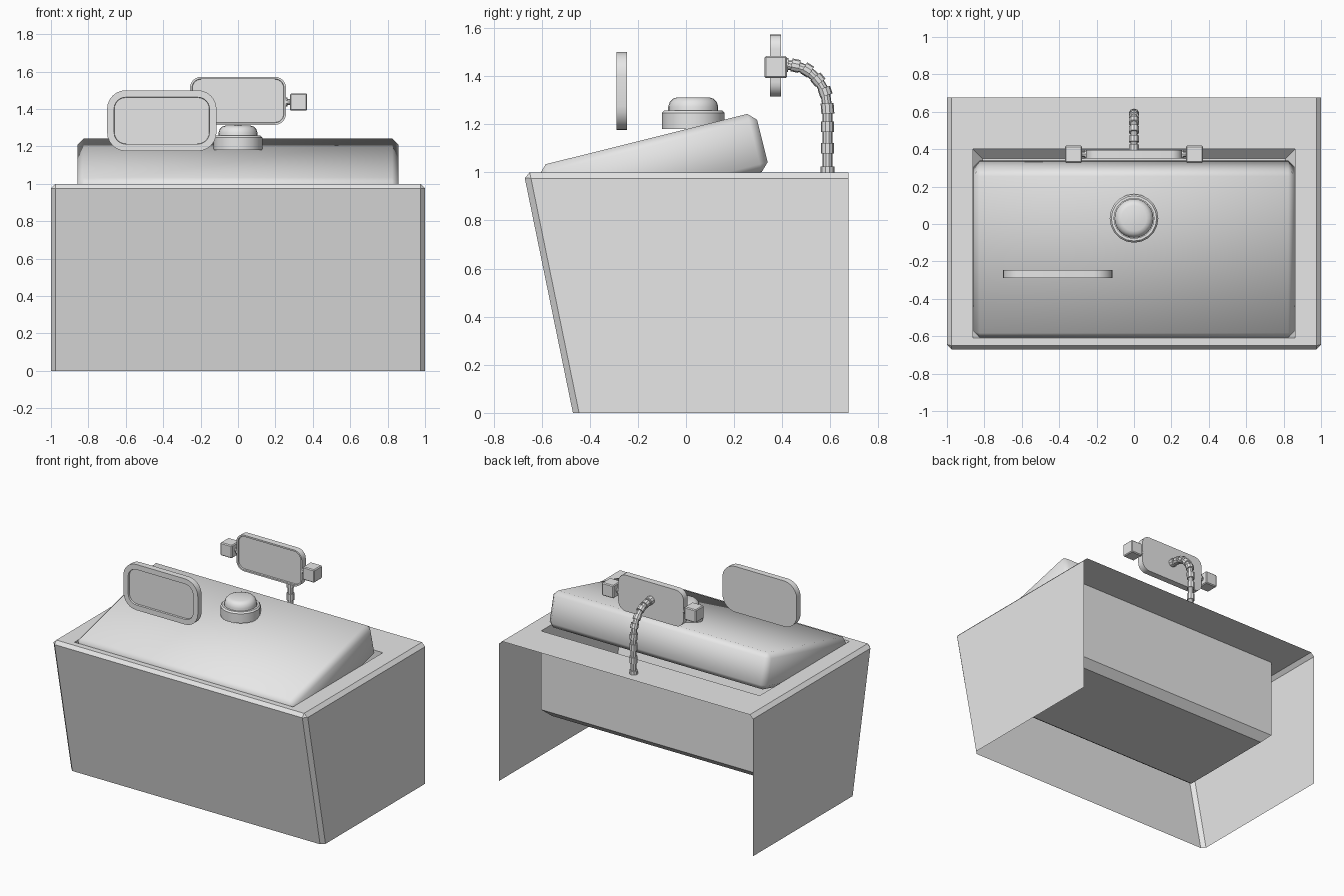
import bpy, bmesh, math
from mathutils import Vector, Matrix

if "Cube" in bpy.data.objects:
    bpy.data.objects.remove(bpy.data.objects["Cube"])

grey = bpy.data.materials.new("light_grey")
grey.diffuse_color = (0.8, 0.8, 0.8, 1)
grey.use_nodes = True
grey.node_tree.nodes["Principled BSDF"].inputs["Base Color"].default_value = grey.diffuse_color


def finish(bm, name, angle=None):
    bmesh.ops.recalc_face_normals(bm, faces=bm.faces[:])
    me = bpy.data.meshes.new(name)
    bm.to_mesh(me)
    bm.free()
    me.materials.append(grey)
    ob = bpy.data.objects.new(name, me)
    bpy.context.collection.objects.link(ob)
    if angle is not None:
        bpy.ops.object.select_all(action='DESELECT')
        ob.select_set(True)
        bpy.context.view_layer.objects.active = ob
        bpy.ops.object.shade_smooth_by_angle(angle=math.radians(angle))
    return ob


# Desk shell: open at back and bottom, sloped front, chamfered edges
bm = bmesh.new()
bmesh.ops.create_cube(bm, size=2)
for v in bm.verts:
    top = v.co.z > 0
    y = 0.675 if v.co.y > 0 else (-0.675 if top else -0.47)
    v.co = Vector((v.co.x, y, 1.0 if top else 0.0))
bm.normal_update()
gone = [f for f in bm.faces if f.normal.z < -0.9 or f.normal.y > 0.9]
bmesh.ops.delete(bm, geom=gone, context='FACES')
bmesh.ops.bevel(bm, geom=[e for e in bm.edges if len(e.link_faces) == 2],
                offset=0.025, segments=1, affect='EDGES', profile=0.5)
bm.normal_update()

# Sunken well cut into the desk top, with a chamfered floor
top = max((f for f in bm.faces if f.normal.z > 0.95), key=lambda f: f.calc_area())
ring = list(top.verts)
signs = [(1 if v.co.x > 0 else -1, v.co.y > 0) for v in ring]
bm.faces.remove(top)
for hx, front, back, z in [(0.86, -0.61, 0.40, 1.0), (0.86, -0.44, 0.40, 0.44),
                           (0.81, -0.37, 0.35, 0.39)]:
    new = [bm.verts.new((sx * hx, back if rear else front, z)) for sx, rear in signs]
    n = len(ring)
    for i in range(n):
        j = (i + 1) % n
        bm.faces.new((ring[i], ring[j], new[j], new[i]))
    ring = new
bm.faces.new(ring)
finish(bm, "desk")

# Tilted console slab resting in the well
bm = bmesh.new()
bmesh.ops.create_cube(bm, size=1)
bmesh.ops.scale(bm, vec=(1.715, 0.93, 0.248), verts=bm.verts[:])
bmesh.ops.bevel(bm, geom=bm.edges[:], offset=0.033, segments=1, affect='EDGES', profile=0.5)
bmesh.ops.transform(bm, verts=bm.verts[:],
                    matrix=Matrix.Translation((0, -0.134, 1.0175)) @ Matrix.Rotation(math.radians(14), 4, 'X'))
finish(bm, "console", 60)


# Turned parts: push button and its collar
def lathe(name, profile, centre, sides):
    bm = bmesh.new()
    vs = [bm.verts.new((r, 0, z)) for r, z in profile]
    es = [bm.edges.new(p) for p in zip(vs, vs[1:])]
    bmesh.ops.spin(bm, geom=vs + es, cent=(0, 0, 0), axis=(0, 0, 1),
                   angle=math.tau, steps=sides, use_merge=True)
    bmesh.ops.remove_doubles(bm, verts=bm.verts[:], dist=0.0005)
    bmesh.ops.translate(bm, verts=bm.verts[:], vec=centre)
    return finish(bm, name, 35)


lathe("button_collar", [(0, 1.18), (0.13, 1.18), (0.13, 1.247), (0.121, 1.257),
                        (0.107, 1.257), (0.107, 1.235), (0, 1.235)], (0, 0.03, 0), 20)
lathe("button", [(0, 1.237), (0.104, 1.237), (0.104, 1.272), (0.098, 1.292),
                 (0.085, 1.305), (0.068, 1.311), (0, 1.311)], (0, 0.03, 0), 24)


# Rounded screens with a recessed front face
def screen(name, x0, x1, z0, z1, y0, y1, radius, rim, depth):
    bm = bmesh.new()
    corners = [(x1 - radius, z1 - radius), (x0 + radius, z1 - radius),
               (x0 + radius, z0 + radius), (x1 - radius, z0 + radius)]
    loop = []
    for k, (cx, cz) in enumerate(corners):
        for i in range(7):
            a = math.radians(90 * k + 15 * i)
            loop.append(bm.verts.new((cx + radius * math.cos(a), y1, cz + radius * math.sin(a))))
    back = bm.faces.new(loop)
    ext = bmesh.ops.extrude_face_region(bm, geom=[back], use_keep_orig=True)
    bmesh.ops.translate(bm, vec=(0, y0 - y1, 0),
                        verts=[g for g in ext['geom'] if isinstance(g, bmesh.types.BMVert)])
    bmesh.ops.recalc_face_normals(bm, faces=bm.faces[:])
    face = min(bm.faces, key=lambda f: f.calc_center_median().y)
    bmesh.ops.inset_region(bm, faces=[face], thickness=rim)
    bmesh.ops.inset_region(bm, faces=[face], thickness=0.002)
    bmesh.ops.translate(bm, verts=face.verts[:], vec=(0, depth, 0))
    return finish(bm, name, 35)


screen("front_screen", -0.70, -0.115, 1.175, 1.50, -0.288, -0.245, 0.10, 0.037, 0.012)
screen("rear_screen", -0.257, 0.257, 1.315, 1.572, 0.35, 0.395, 0.06, 0.011, 0.010)


# Straight rod between two points
def add_rod(bm, a, b, radius, sides=10):
    a, b = Vector(a), Vector(b)
    d = b - a
    m = Matrix.Translation((a + b) / 2) @ d.to_track_quat('Z', 'Y').to_matrix().to_4x4()
    bmesh.ops.create_cone(bm, cap_ends=True, segments=sides, radius1=radius,
                          radius2=radius, depth=d.length, matrix=m)


# Small side speakers and the pins that hold them
for side, s in (("left", -1), ("right", 1)):
    bm = bmesh.new()
    bmesh.ops.create_cube(bm, size=0.092)
    bmesh.ops.bevel(bm, geom=bm.edges[:], offset=0.006, segments=1, affect='EDGES', profile=0.5)
    bmesh.ops.translate(bm, verts=bm.verts[:], vec=(s * 0.324, 0.373, 1.437))
    finish(bm, side + "_speaker")
    bm = bmesh.new()
    add_rod(bm, (s * 0.245, 0.373, 1.437), (s * 0.285, 0.373, 1.437), 0.016)
    add_rod(bm, (s * 0.254, 0.373, 1.437), (s * 0.265, 0.373, 1.437), 0.024)
    finish(bm, side + "_speaker_pin", 35)

# Gooseneck arm: jointed tube with collars at the joints
path = [(0.588, 1.0), (0.588, 1.10), (0.588, 1.19), (0.588, 1.265), (0.578, 1.335),
        (0.548, 1.385), (0.504, 1.425), (0.455, 1.443), (0.39, 1.448)]
pts = [Vector((0, y, z)) for y, z in path]
bm = bmesh.new()
for a, b in zip(pts, pts[1:]):
    add_rod(bm, a, b, 0.020)
finish(bm, "arm_tube", 35)
bm = bmesh.new()
add_rod(bm, pts[0], pts[0] + Vector((0, 0, 0.024)), 0.029)
for prev, p, nxt in zip(pts, pts[1:], pts[2:]):
    t = (nxt - prev).normalized()
    half = 0.022 if p.z < 1.3 else 0.017
    add_rod(bm, p - t * half, p + t * half, 0.027)
add_rod(bm, (0, 0.425, 1.446), (0, 0.392, 1.448), 0.029)
finish(bm, "arm_collars", 35)
